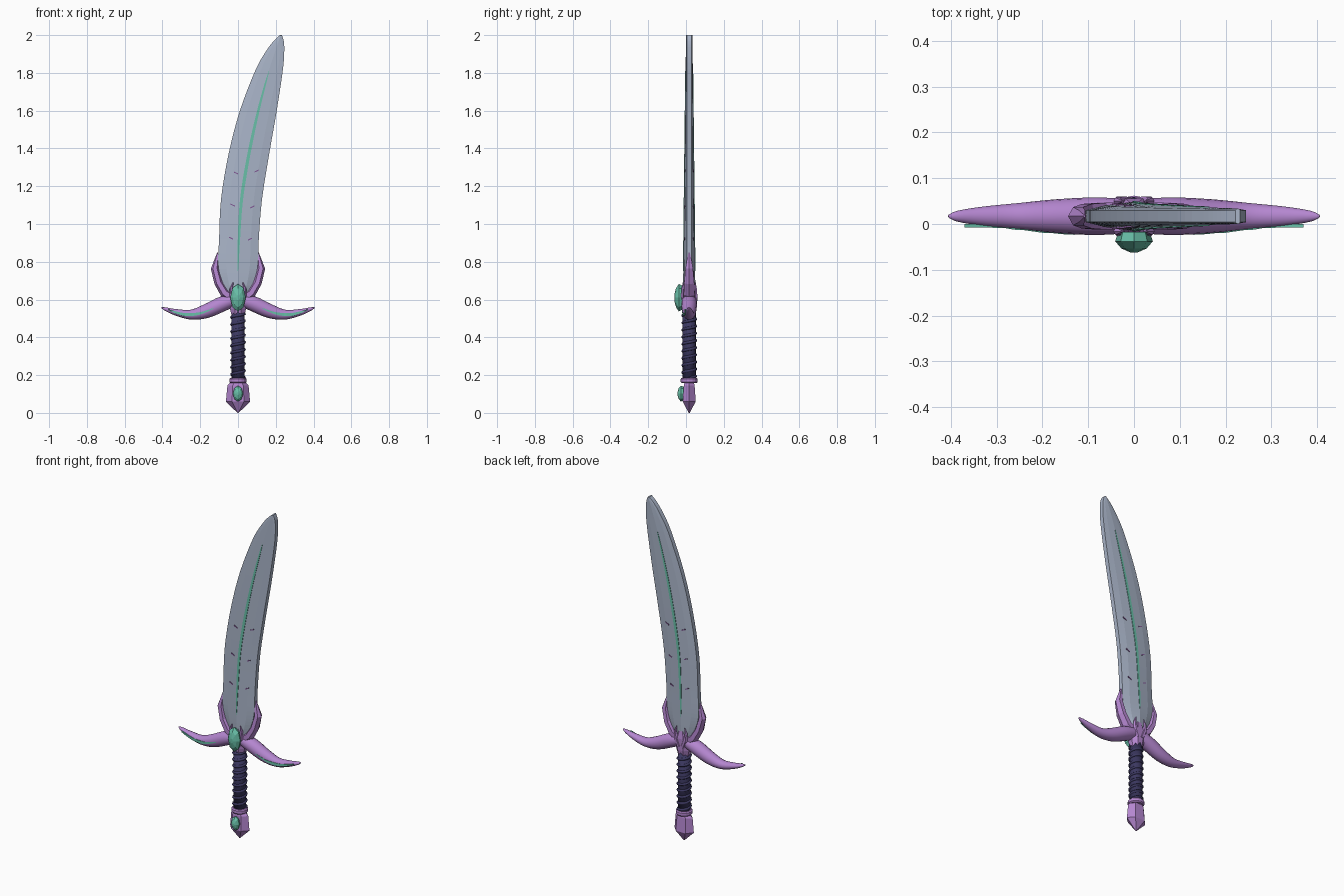
import bpy, bmesh, math
from mathutils import Vector

old = bpy.data.objects.get("Cube")
if old:
    bpy.data.objects.remove(old, do_unlink=True)

YC = 0.017  # depth of the sword's middle plane


def material(name, rgb):
    m = bpy.data.materials.new(name)
    m.use_nodes = True
    m.diffuse_color = (*rgb, 1)
    m.node_tree.nodes["Principled BSDF"].inputs["Base Color"].default_value = (*rgb, 1)
    return m


STEEL = material("blue grey steel", (0.40, 0.46, 0.58))
PURPLE = material("lilac metal", (0.46, 0.24, 0.63))
TEAL = material("teal gem", (0.14, 0.52, 0.39))
INDIGO = material("indigo leather", (0.045, 0.04, 0.12))
PLUM = material("plum marks", (0.22, 0.10, 0.30))


def loft(name, rings, mat, smooth=False):
    """Skin a list of equal-sized point rings and cap both ends."""
    bm = bmesh.new()
    loops = [[bm.verts.new(p) for p in ring] for ring in rings]
    for a, b in zip(loops, loops[1:]):
        for i in range(len(a)):
            j = (i + 1) % len(a)
            bm.faces.new((a[i], a[j], b[j], b[i]))
    bm.faces.new(loops[0][::-1])
    bm.faces.new(loops[-1])
    bmesh.ops.recalc_face_normals(bm, faces=bm.faces)
    mesh = bpy.data.meshes.new(name)
    bm.to_mesh(mesh)
    bm.free()
    mesh.materials.append(mat)
    ob = bpy.data.objects.new(name, mesh)
    bpy.context.collection.objects.link(ob)
    if smooth:
        for p in mesh.polygons:
            p.use_smooth = True
    return ob


def spline(pts, n):
    """Catmull-Rom resampling of tuples of any length."""
    out = []
    for i in range(len(pts) - 1):
        p0, p1, p2, p3 = (pts[max(0, min(len(pts) - 1, i + k))] for k in (-1, 0, 1, 2))
        for s in range(n):
            t = s / n
            out.append(tuple(
                0.5 * (2 * b + (c - a) * t + (2 * a - 5 * b + 4 * c - d) * t * t
                       + (3 * b - a - 3 * c + d) * t ** 3)
                for a, b, c, d in zip(p0, p1, p2, p3)))
    return out + [tuple(pts[-1])]


def horn(name, path, side, mat, sides, y=YC, smooth=False, lean=0):
    """Tapered tube through (x, z, radius in plane, radius in depth)."""
    rings = []
    for i, (x, z, rn, ry) in enumerate(path):
        a, b = path[max(i - 1, 0)], path[min(i + 1, len(path) - 1)]
        t = Vector((b[0] - a[0], b[1] - a[1])).normalized()
        ring = []
        for k in range(sides):
            ang = math.tau * k / sides
            c = math.cos(ang) * rn
            ring.append((side * (x - t.y * c), y + lean * i + math.sin(ang) * ry, z + t.x * c))
        rings.append(ring)
    return loft(name, rings, mat, smooth)


def turned(name, profile, mat, sides, turn=0, smooth=False):
    """Stack of (z, x radius, y radius) rings about the grip axis."""
    return loft(name, [[(rx * math.cos(math.tau * (k + turn) / sides),
                         YC + ry * math.sin(math.tau * (k + turn) / sides), z)
                        for k in range(sides)] for z, rx, ry in profile], mat, smooth)


def gem(name, z, rx, rz, y_back, y_front):
    d = y_front - y_back
    layers = [(0, 0.85), (0.45, 1), (0.8, 0.68), (1, 0.2)]
    loft(name, [[(rx * s * math.sin(math.tau * k / 8), y_back + d * f,
                  z + rz * s * math.cos(math.tau * k / 8)) for k in range(8)]
                for f, s in layers], TEAL)


# Blade: height, left edge, right edge
outline = spline([(0.60, -0.04, 0.04), (0.70, -0.085, 0.085), (0.785, -0.105, 0.105),
                  (0.92, -0.10, 0.11), (1.13, -0.09, 0.127), (1.37, -0.05, 0.165),
                  (1.6, 0.01, 0.205), (1.82, 0.095, 0.238), (1.92, 0.152, 0.245),
                  (1.97, 0.19, 0.242), (2.0, 0.222, 0.232)], 4)


def half(f, z):
    """Half thickness of the blade at a fraction of its width."""
    k = max(0, min(1, (2.0 - z) / 1.3))
    bevel = min(f, 1 - f)
    rise = bevel / 0.2 * 0.6 if bevel < 0.2 else 0.6 + (bevel - 0.2) / 0.3 * 0.4
    return 0.013 + rise * (0.004 + 0.015 * k)


def edges(z):
    for a, b in zip(outline, outline[1:]):
        if a[0] <= z <= b[0]:
            t = (z - a[0]) / (b[0] - a[0])
            return a[1] + (b[1] - a[1]) * t, a[2] + (b[2] - a[2]) * t


FR = (0, 0.2, 0.5, 0.8, 1)
loft("blade", [[(l + (r - l) * f, YC - half(f, z), z) for f in FR]
               + [(l + (r - l) * f, YC + half(f, z), z) for f in reversed(FR)]
               for z, l, r in outline], STEEL)

for label, s in (("front", -1), ("back", 1)):
    # Inlaid line along the blade's ridge
    rings = []
    for i in range(25):
        z = 0.75 + 1.06 * i / 24
        x = sum(edges(z)) / 2
        w = 0.001 + 0.0075 * math.sin(math.pi * i / 24) ** 0.5
        y = YC + s * half(0.5, z)
        rings.append([(x - w, y - s * 0.004, z), (x - w, y + s * 0.002, z),
                      (x + w, y + s * 0.002, z), (x + w, y - s * 0.004, z)])
    loft(label + "_blade_inlay", rings, TEAL)
    # Small scratched marks
    for n, (z, f) in enumerate([(0.925, 0.3), (1.1, 0.3), (1.27, 0.27),
                                (0.92, 0.78), (1.09, 0.78), (1.28, 0.76)]):
        l, r = edges(z)
        x, y = l + (r - l) * f, YC + s * half(f, z)
        tilt = -0.005 if f < 0.5 else 0.005
        loft(f"{label}_mark_{n}",
             [[(x + e * 0.011, y + dy, z + e * tilt + dz)
               for dy, dz in ((-0.003, -0.003), (0.003, -0.003), (0.003, 0.003), (-0.003, 0.003))]
              for e in (-1, 1)], PLUM)

claw = [(0.02, 0.60, 0.03, 0.034), (0.07, 0.635, 0.026, 0.034), (0.103, 0.69, 0.023, 0.031),
        (0.122, 0.765, 0.022, 0.023), (0.113, 0.81, 0.012, 0.014), (0.108, 0.85, 0.002, 0.003)]
arm = spline([(0.0, 0.605, 0.03, 0.036), (0.08, 0.578, 0.04, 0.041), (0.17, 0.538, 0.037, 0.037),
              (0.25, 0.52, 0.026, 0.029), (0.33, 0.533, 0.017, 0.021),
              (0.385, 0.55, 0.009, 0.012), (0.405, 0.558, 0.002, 0.003)], 4)
inlay = spline([(0.13, 0.553), (0.2, 0.527), (0.27, 0.52), (0.32, 0.529), (0.37, 0.547)], 5)
prong = [(0.012, 0.57, 0.012, 0.010), (0.03, 0.615, 0.014, 0.012),
         (0.036, 0.655, 0.009, 0.009), (0.026, 0.69, 0.002, 0.002)]
for label, s in (("left", 1), ("right", -1)):
    horn(label + "_blade_claw", claw, s, PURPLE, 6)
    horn(label + "_guard_arm", arm, s, PURPLE, 16, smooth=True)
    # Thin crescent set into the front of the guard arm
    rings = []
    for i, (x, z) in enumerate(inlay):
        w = 0.002 + 0.006 * math.sin(math.pi * i / (len(inlay) - 1))
        near = min(arm, key=lambda p: abs(p[0] - x))
        y = min(YC - near[3] - 0.001, -0.008)
        rings.append([(s * x, y, z - w), (s * x, y, z + w),
                      (s * x, y + 0.008, z + w), (s * x, y + 0.008, z - w)])
    loft(label + "_guard_inlay", rings, TEAL)
    for face, d in (("front", -1), ("back", 1)):
        horn(f"{label}_{face}_prong", prong, s, PURPLE, 6, y=YC + d * 0.033)

# Guard centre
turned("guard_hub", [(0.515, 0.036, 0.034), (0.55, 0.046, 0.04), (0.62, 0.05, 0.042),
                     (0.665, 0.028, 0.034)], PURPLE, 8, 0.5)
gem("guard_gem", 0.61, 0.041, 0.073, -0.018, -0.062)

# Grip with spiral wrapping
turned("grip", [(0.17, 0.035, 0.035), (0.54, 0.035, 0.035)], INDIGO, 16, smooth=True)
curve = bpy.data.curves.new("grip_wrap", "CURVE")
curve.dimensions = "3D"
curve.bevel_depth = 0.008
curve.bevel_resolution = 1
steps, turns = 180, 9
path = curve.splines.new("POLY")
path.points.add(steps)
for i, p in enumerate(path.points):
    a = math.tau * turns * i / steps
    p.co = (0.034 * math.cos(a), YC + 0.034 * math.sin(a), 0.185 + 0.34 * i / steps, 1)
curve.materials.append(INDIGO)
wrap = bpy.data.objects.new("grip_wrap", curve)
bpy.context.collection.objects.link(wrap)

# Pommel
turned("pommel_ring", [(0.158, 0.04, 0.04), (0.164, 0.046, 0.045), (0.18, 0.046, 0.045),
                       (0.186, 0.04, 0.04)], PURPLE, 16)
turned("pommel", [(0.165, 0.036, 0.028), (0.145, 0.056, 0.033), (0.06, 0.064, 0.04),
                  (0.0, 0.003, 0.003)], PURPLE, 6)
gem("pommel_gem", 0.102, 0.027, 0.042, -0.012, -0.045)
